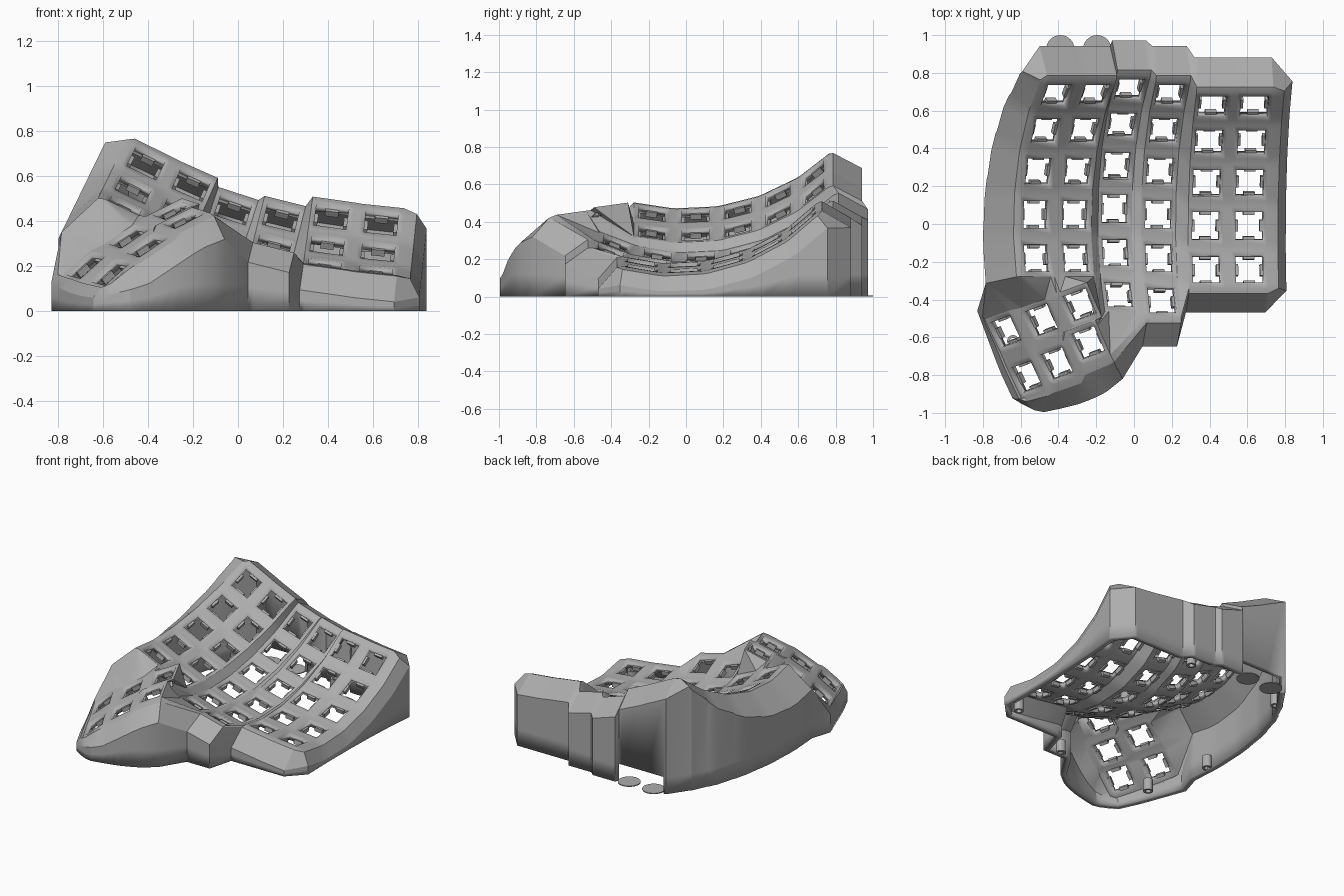
import bpy, bmesh, math
from mathutils import Matrix, Vector

cube = bpy.data.objects.get("Cube")
if cube:
    bpy.data.objects.remove(cube)

GREY = (0.42, 0.42, 0.42, 1)
mat = bpy.data.materials.new("plain grey")
mat.use_nodes = True
mat.diffuse_color = GREY
mat.node_tree.nodes["Principled BSDF"].inputs["Base Color"].default_value = GREY

HOLE, HX, HY = 0.0725, 0.094, 0.1     # switch hole half size, plate half sizes
LX = (-HX, -HOLE, HOLE, HX)
LY = (HY, HOLE, -HOLE, -HY)
RADIUS = 1.056                        # curvature of a finger column


def rot(deg, axis):
    return Matrix.Rotation(math.radians(deg), 4, axis)


def finish(name, bm):
    mesh = bpy.data.meshes.new(name)
    bm.to_mesh(mesh)
    bm.free()
    mesh.materials.append(mat)
    ob = bpy.data.objects.new(name, mesh)
    bpy.context.collection.objects.link(ob)
    return ob


# Finger keys: x, y, z, sideways tilt and row count of each curved column
columns = [(-.52, -.005, .43, 26, 5), (-.31, -.005, .33, 24, 5),
           (-.10, .025, .21, 18, 6), (.13, -.005, .17, 14, 6),
           (.38, -.065, .17, 8, 5), (.61, -.065, .14, 6, 5)]
finger = {}
for c, (x, y, z, tilt, rows) in enumerate(columns):
    for r in range(rows):
        finger[c, r] = (Matrix.Translation((x, y, z)) @ rot(tilt, 'Y')
                        @ Matrix.Translation((0, 0, RADIUS)) @ rot(40.5 - 12.5 * r, 'X')
                        @ Matrix.Translation((0, 0, -RADIUS)))

# Thumb keys: back row and front row, fanned over a convex arch
thumb = {}
thumb_rows = [[(-.68, -.57, .20), (-.49, -.51, .33), (-.29, -.43, .45)],
              [(-.57, -.81, .17), (-.41, -.74, .29), (-.245, -.63, .41)]]
for r, row in enumerate(thumb_rows):
    for c, pos in enumerate(row):
        thumb[c, r] = (Matrix.Translation(pos) @ rot(20, 'Z')
                       @ rot((-40, -32, -25)[c], 'Y') @ rot(8, 'X'))

bm = bmesh.new()


def face(*verts):
    unique = list(dict.fromkeys(verts))
    if len(unique) > 2 and not bm.faces.get(unique):
        return bm.faces.new(unique)


def key_grid(keys):
    """Plates with switch holes, webbed to their neighbours."""
    v = {}
    for (c, r), m in keys.items():
        for i, x in enumerate(LX):
            for j, y in enumerate(LY):
                v[c * 4 + i, r * 4 + j] = bm.verts.new(m @ Vector((x, y, 0)))
    for a, b in v:
        quad = [(a, b), (a, b + 1), (a + 1, b + 1), (a + 1, b)]
        if all(q in v for q in quad) and not (a % 4 == 1 and b % 4 == 1):
            face(*[v[q] for q in quad])
    return v


def bridge(p, q):
    """Triangle strip between two vertex runs."""
    i = j = 0
    while i < len(p) - 1 or j < len(q) - 1:
        step_p = j == len(q) - 1 or (i < len(p) - 1 and
                 (p[i + 1].co - q[j].co).length < (p[i].co - q[j + 1].co).length)
        if step_p:
            face(p[i], p[i + 1], q[j])
            i += 1
        else:
            face(p[i], q[j + 1], q[j])
            j += 1


F = key_grid(finger)
T = key_grid(thumb)
ring = []


def wall_entry(edge, mid, outer):
    """Rim, shoulder and wall vertices below one edge vertex."""
    outer = Vector((outer.x, outer.y, max(outer.z, .03)))
    low = min(.12, outer.z * .5)
    pts = [mid, outer, Vector((outer.x, outer.y, low)), Vector((outer.x, outer.y, 0))]
    ring.append([edge] + [bm.verts.new(p) for p in pts])


def finger_wall(a, b, mid, outer):
    m = finger[a // 4, b // 4]
    base = Vector((LX[a % 4], LY[b % 4], 0))
    wall_entry(F[a, b], m @ (base + Vector(mid)), m @ (base + Vector(outer)))


# Walls of the finger area: left, back, right, front
for b in range(19, -1, -1):
    finger_wall(0, b, (-.03, 0, -.01), (-.11, 0, -.22 + .14 * (1 - b / 19) ** 2))
for a in range(24):
    finger_wall(a, 0, (0, .03, -.01), (0, .09, -.18))
for b in range(20):
    finger_wall(23, b, (.06, 0, -.01), (.11, 0, -.09))
for a in range(23, 11, -1):
    finger_wall(a, 19 if a > 15 else 23, (0, -.03, -.01), (0, -.11, -.14))

# Bulging wall around the thumb area
outline = [Vector(p) for p in (
    (-.06, -.82, .32), (-.16, -.90, .28), (-.28, -.95, .20), (-.40, -.98, .12),
    (-.50, -1.0, .09), (-.64, -.93, .06), (-.71, -.78, .07), (-.77, -.62, .09),
    (-.83, -.46, .13))]
edges = [T[a, 7] for a in range(11, -1, -1)] + [T[0, b] for b in range(7, -1, -1)]
for k, e in enumerate(edges):
    t = k / (len(edges) - 1) * (len(outline) - 1)
    n = min(int(t), len(outline) - 2)
    out = outline[n].lerp(outline[n + 1], t - n)
    wall_entry(e, e.co.lerp(out, .3) + Vector((0, 0, .02)), out)

# Skin the walls, leaving the connector opening low in the back
for k, cur in enumerate(ring):
    nxt = ring[(k + 1) % len(ring)]
    for lv in range(4):
        if k == len(ring) - 1 and lv < 2:
            continue
        mid = (cur[lv].co + nxt[lv].co) / 2
        if lv == 3 and mid.y > .85 and -.45 < mid.x < -.13:
            continue
        face(cur[lv], nxt[lv], nxt[lv + 1], cur[lv + 1])

# Join the thumb area to the finger area
bridge([ring[0][2], ring[0][1]] + [F[a, 19] for a in range(8)],
       [ring[-1][2], ring[-1][1]] + [T[a, 0] for a in range(12)])
bridge([F[7, 19], F[8, 19]] + [F[8, b] for b in range(20, 24)]
       + [F[a, 23] for a in range(9, 13)], [T[11, b] for b in range(8)])
bridge([F[15, b] for b in range(19, 24)], [F[16, 19]])

bmesh.ops.recalc_face_normals(bm, faces=bm.faces[:])
bm.faces.ensure_lookup_table()
bm.normal_update()
if bm.faces[0].normal.z < 0:
    bmesh.ops.reverse_faces(bm, faces=bm.faces[:])
case = finish("keyboard_case", bm)
shell = case.modifiers.new("shell", 'SOLIDIFY')
shell.thickness = .042
shell.offset = -1
bpy.context.view_layer.objects.active = case
case.select_set(True)
bpy.ops.object.shade_smooth_by_angle(angle=math.radians(22))

# Small retaining clips inside every switch hole
bm = bmesh.new()
for m in list(finger.values()) + list(thumb.values()):
    for turn in range(4):
        bmesh.ops.create_cube(bm, size=1, matrix=m @ rot(90 * turn, 'Z')
                              @ Matrix.Translation((HOLE - .004, 0, -.035))
                              @ Matrix.Diagonal((.022, .06, .03, 1)))
finish("switch_clips", bm)

# Screw posts standing inside the wall
bm = bmesh.new()
for x, y in ((.12, -.60), (-.64, -.62), (-.74, -.14), (-.56, .77), (.20, .82), (.68, -.36)):
    rings = []
    for radius, z in ((.018, .085), (.018, 0), (.032, 0), (.032, .085)):
        made = bmesh.ops.create_circle(bm, segments=20, radius=radius,
                                       matrix=Matrix.Translation((x, y, z)))
        rings.append(made["verts"])
    for k in range(4):
        p, q = rings[k], rings[(k + 1) % 4]
        for s in range(20):
            bm.faces.new((p[s], p[s - 1], q[s - 1], q[s]))
bmesh.ops.recalc_face_normals(bm, faces=bm.faces[:])
finish("screw_posts", bm)

# Thin round pads on the ground by the connector opening
bm = bmesh.new()
for x in (-.39, -.195):
    bmesh.ops.create_cone(bm, cap_ends=True, segments=32, radius1=.075, radius2=.075,
                          depth=.006, matrix=Matrix.Translation((x, .925, .003)))
finish("ground_pads", bm)
